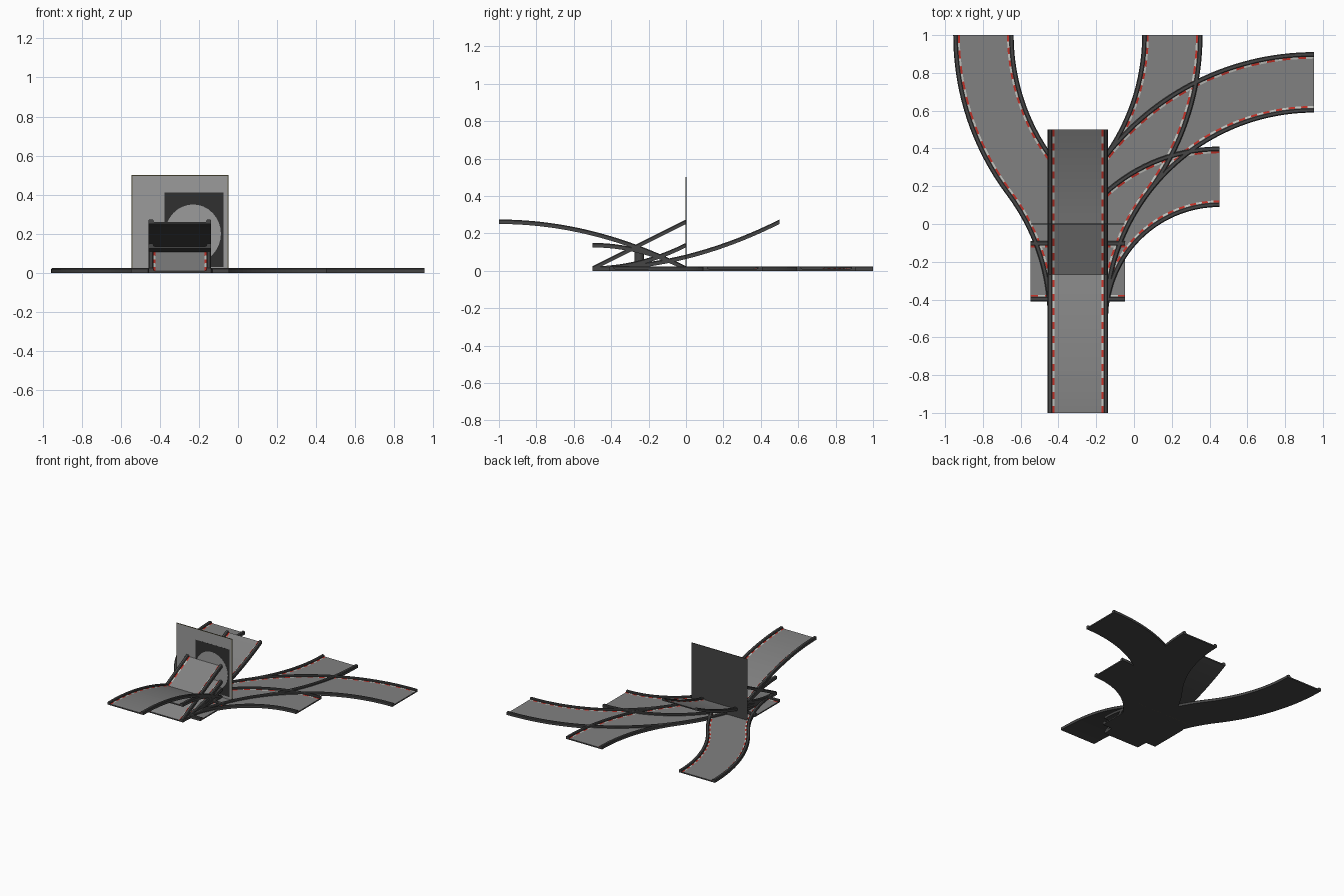
import bpy, bmesh, math

if "Cube" in bpy.data.objects:
    bpy.data.objects.remove(bpy.data.objects["Cube"])

def mat(name, c):
    m = bpy.data.materials.new(name)
    m.diffuse_color = (*c, 1)
    m.use_nodes = True
    m.node_tree.nodes["Principled BSDF"].inputs["Base Color"].default_value = m.diffuse_color
    return m

RAIL = mat("rail_dark", (0.06, 0.06, 0.06))
ROAD = mat("road_grey", (0.22, 0.22, 0.22))
RED = mat("curb_red", (0.55, 0.03, 0.02))
WHITE = mat("curb_white", (0.55, 0.55, 0.52))
PANEL = mat("panel_grey", (0.33, 0.33, 0.33))
DARK = mat("panel_dark", (0.03, 0.03, 0.03))
FRAME = mat("frame_olive", (0.12, 0.11, 0.06))

CX, Y0 = -0.297, -0.5          # shared start of all track pieces
# closed track cross-section: rail, curb, road, curb, rail, flat underside
half = [(0.16, 0), (0.16, 0.019), (0.155, 0.024), (0.140, 0.024), (0.135, 0.019),
        (0.135, 0.012), (0.125, 0.010)]
PROFILE = [(-u, w) for u, w in half] + half[::-1]
CURBS, ROAD_FACE = (5, 7), 6

def sweep(name, paths, dash=0.0375):
    """Each path is (function t -> x, y, z, heading ; length)."""
    bm = bmesh.new()
    for f, length in paths:
        n = max(2, round(length / dash))
        rings = []
        for i in range(n + 1):
            x, y, z, h = f(i / n)
            rx, ry = math.sin(h), -math.cos(h)
            rings.append([bm.verts.new((x + rx * u, y + ry * u, z + w)) for u, w in PROFILE])
        m = len(PROFILE)
        for i in range(n):
            a, b = rings[i], rings[i + 1]
            for j in range(m):
                k = (j + 1) % m
                face = bm.faces.new((a[j], a[k], b[k], b[j]))
                if j == ROAD_FACE:
                    face.material_index = 1
                elif j in CURBS:
                    face.material_index = 2 + i % 2
        bm.faces.new(rings[0])
        bm.faces.new(rings[-1][::-1])
    bmesh.ops.recalc_face_normals(bm, faces=bm.faces)
    me = bpy.data.meshes.new(name)
    bm.to_mesh(me)
    bm.free()
    for mt in (RAIL, ROAD, RED, WHITE):
        me.materials.append(mt)
    ob = bpy.data.objects.new(name, me)
    bpy.context.collection.objects.link(ob)
    return ob

def line(x0, y0, x1, y1, height=lambda t: 0.0):
    h = math.atan2(y1 - y0, x1 - x0)
    return (lambda t: (x0 + (x1 - x0) * t, y0 + (y1 - y0) * t, height(t), h),
            math.hypot(x1 - x0, y1 - y0))

def turn(r):
    # quarter turn to the right
    def f(t):
        a = t * math.pi / 2
        return CX + r - r * math.cos(a), Y0 + r * math.sin(a), 0, math.pi / 2 - a
    return f, r * math.pi / 2

def s_bend(side, r=1.25):
    # two opposite arcs shifting the road half a unit sideways
    top = math.asin(0.6)
    def f(t):
        if t <= 0.5:
            a = 2 * t * top
            x, y = r - r * math.cos(a), r * math.sin(a)
        else:
            a = 2 * (1 - t) * top
            x, y = 0.5 - (r - r * math.cos(a)), 1.5 - r * math.sin(a)
        return CX + side * x, Y0 + y, 0, math.pi / 2 - side * a
    return f, 2 * r * top

# flat track pieces
sweep("straight_track", [line(CX, Y0, CX, 0)])
sweep("small_curve_track", [turn(0.75)])
sweep("large_curve_track", [turn(1.25)])
sweep("s_bend_right_track", [s_bend(1)])
sweep("s_bend_left_track", [s_bend(-1)])

# crossing: side arms over the straight
sweep("crossing_arms", [line(CX - 0.25, -0.25, CX - 0.135, -0.25),
                        line(CX + 0.135, -0.25, CX + 0.25, -0.25)])

# ramps
sweep("straight_ramp", [line(CX, -0.5, CX, 0, lambda t: 0.25 * t)])
sweep("high_ramp_bottom", [line(CX, -0.5, CX, 0.5, lambda t: 0.25 * t * t)])
sweep("low_ramp_bottom", [line(CX, -0.5, CX, 0, lambda t: 0.125 * t * t)])
sweep("high_ramp_top", [line(CX, -1, CX, 0, lambda t: 0.25 * (1 - t * t))])
sweep("low_ramp_top", [line(CX, -0.5, CX, 0, lambda t: 0.125 * (1 - t * t))])

def box(name, center, size, m):
    bpy.ops.mesh.primitive_cube_add(size=1, location=center)
    ob = bpy.context.object
    ob.name = name
    ob.scale = size
    ob.data.materials.append(m)
    return ob

# support pillar
bpy.ops.mesh.primitive_cylinder_add(vertices=24, radius=0.025, depth=0.12,
                                    location=(CX, -0.25, 0.06))
pillar = bpy.context.object
pillar.name = "support_pillar"
pillar.data.materials.append(RAIL)
bpy.ops.object.shade_smooth_by_angle()

# upright picture panel: dark backing, light front, narrow frame, simple tone patches
box("panel_back", (CX, 0.001, 0.25), (0.496, 0.002, 0.5), RAIL)
box("panel_front", (CX, -0.001, 0.25), (0.486, 0.002, 0.49), PANEL)
for s in (-1, 1):
    box("panel_frame_side", (CX + s * 0.2455, -0.001, 0.25), (0.005, 0.002, 0.5), FRAME)
    box("panel_frame_rail", (CX, -0.001, 0.25 + s * 0.2475), (0.486, 0.002, 0.005), FRAME)
box("panel_dark_patch", (-0.225, -0.0022, 0.22), (0.30, 0.001, 0.38), DARK)
bpy.ops.mesh.primitive_cylinder_add(vertices=32, radius=0.15, depth=0.001,
                                    location=(-0.23, -0.003, 0.2),
                                    rotation=(math.pi / 2, 0, 0))
disc = bpy.context.object
disc.name = "panel_light_patch"
disc.scale = (0.95, 1.0, 1)
disc.data.materials.append(PANEL)
